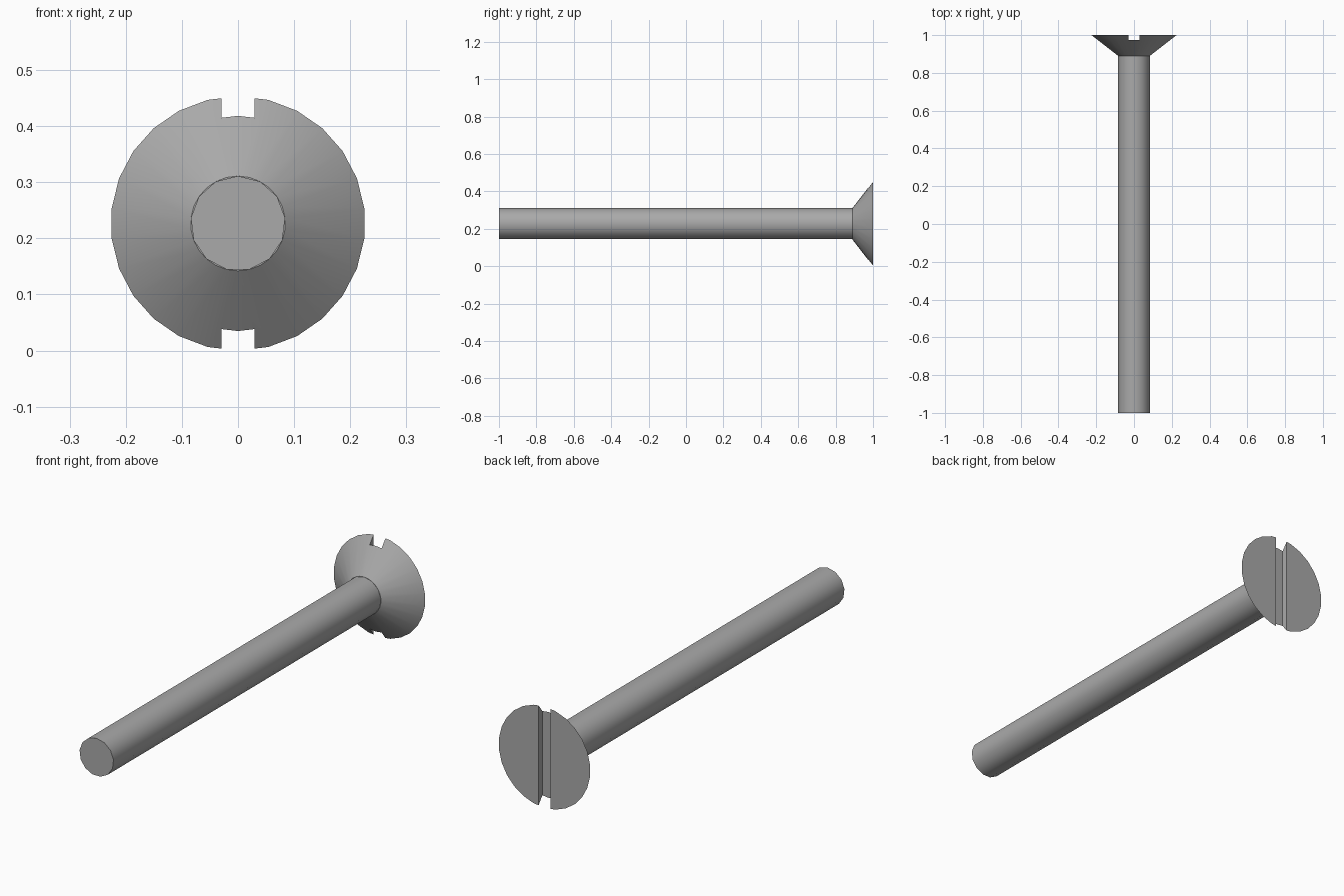
import bpy, bmesh
from math import radians, sin, cos, tau

if "Cube" in bpy.data.objects:
    bpy.data.objects.remove(bpy.data.objects["Cube"], do_unlink=True)

AXIS_Z = 0.2265      # height of the screw axis
SHAFT_R, HEAD_R = 0.0845, 0.2267
NECK_Y = 0.89

steel = bpy.data.materials.new("grey steel")
steel.use_nodes = True
colour = (0.40, 0.40, 0.40, 1)
steel.diffuse_color = colour
steel.node_tree.nodes["Principled BSDF"].inputs["Base Color"].default_value = colour


def lathe(name, sides, rings):
    """Capped solid along y from (y, radius) rings, with a vertex at the top."""
    bm = bmesh.new()
    loops = [[bm.verts.new((r * sin(tau * i / sides), y, AXIS_Z + r * cos(tau * i / sides)))
              for i in range(sides)] for y, r in rings]
    for a, b in zip(loops, loops[1:]):
        for i in range(sides):
            j = (i + 1) % sides
            bm.faces.new((a[i], a[j], b[j], b[i]))
    bm.faces.new(loops[0])
    bm.faces.new(loops[-1])
    bmesh.ops.recalc_face_normals(bm, faces=bm.faces)
    mesh = bpy.data.meshes.new(name)
    bm.to_mesh(mesh)
    bm.free()
    obj = bpy.data.objects.new(name, mesh)
    bpy.context.collection.objects.link(obj)
    mesh.materials.append(steel)
    return obj


# Shaft and countersunk head
shaft = lathe("shaft", 13, [(-1, SHAFT_R), (NECK_Y, SHAFT_R)])
head = lathe("head", 26, [(NECK_Y, SHAFT_R), (1, HEAD_R)])

# Screwdriver slot across the head
bpy.ops.mesh.primitive_cube_add(size=1, location=(0, 1.023, AXIS_Z))
cutter = bpy.context.object
cutter.name = "slot_cutter"
cutter.scale = (0.059, 0.1, 0.6)
cutter.data.materials.append(steel)
bpy.context.view_layer.update()
slot = head.modifiers.new("slot", 'BOOLEAN')
slot.operation = 'DIFFERENCE'
slot.solver = 'EXACT'
slot.object = cutter
bpy.ops.object.select_all(action='DESELECT')
head.select_set(True)
bpy.context.view_layer.objects.active = head
bpy.ops.object.modifier_apply(modifier=slot.name)
bpy.data.objects.remove(cutter, do_unlink=True)

# Smooth sides with sharp rims
shaft.select_set(True)
bpy.ops.object.shade_smooth_by_angle(angle=radians(35))
